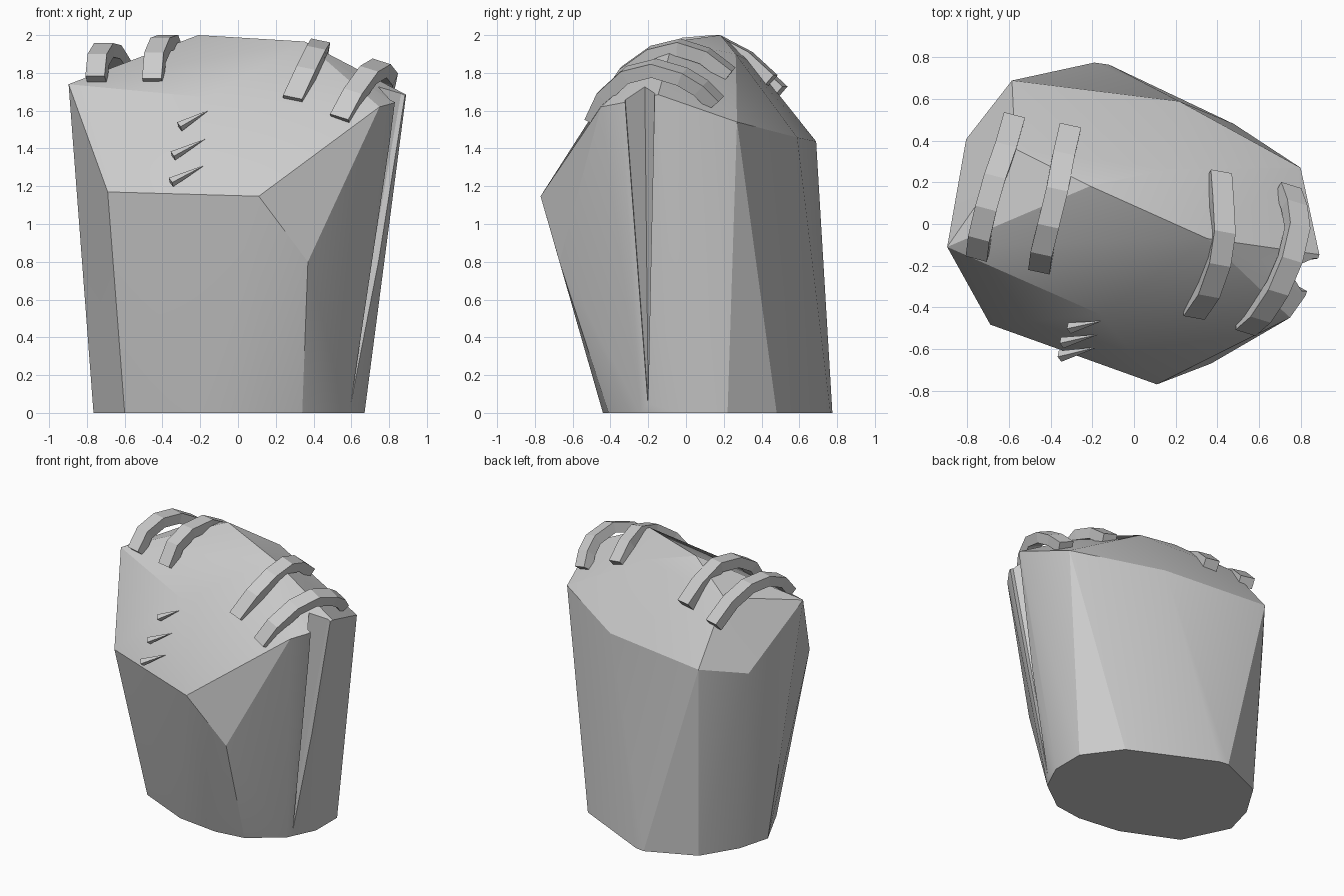
import bpy, bmesh, math
from mathutils import Vector

if "Cube" in bpy.data.objects:
    bpy.data.objects.remove(bpy.data.objects["Cube"])


def finish(bm, name, angle):
    bmesh.ops.recalc_face_normals(bm, faces=bm.faces)
    me = bpy.data.meshes.new(name)
    bm.to_mesh(me)
    bm.free()
    ob = bpy.data.objects.new(name, me)
    bpy.context.collection.objects.link(ob)
    if angle:
        smooth(ob, angle)
    return ob


def smooth(ob, angle):
    bpy.ops.object.select_all(action='DESELECT')
    ob.select_set(True)
    bpy.context.view_layer.objects.active = ob
    bpy.ops.object.shade_smooth_by_angle(angle=math.radians(angle))


def hull(name, points):
    bm = bmesh.new()
    vs = [bm.verts.new(p) for p in points]
    res = bmesh.ops.convex_hull(bm, input=vs)
    junk = [g for g in res["geom_interior"] + res["geom_unused"]
            if isinstance(g, bmesh.types.BMVert)]
    bmesh.ops.delete(bm, geom=list(set(junk)), context='VERTS')
    return finish(bm, name, 0)


# faceted body: foot outline, slanted rim, front bulge and peak
foot = [(.67, -.03), (.67, .22), (.48, .48), (-.12, .765), (-.19, .775), (-.54, .62),
        (-.70, .36), (-.765, .12), (-.60, -.22), (-.20, -.40), (.12, -.44), (.34, -.41),
        (.57, -.24)]
rim = [(-.897, -.11, 1.74), (-.806, .407, 1.36), (-.586, .689, 1.437), (.218, .589, 1.458),
       (.80, .27, 1.54), (.89, -.147, 1.685), (.823, -.345, 1.64), (.749, -.45, 1.62)]
bulge = [(.37, -.67, .80), (.11, -.77, 1.147), (-.69, -.483, 1.17), (-.16, -.435, 1.67)]
peak = [(-.21, .182, 2), (.165, .263, 1.90), (.352, -.07, 1.966), (.68, -.115, 1.77),
        (-.57, .36, 1.85)]
body = hull("body", [(x, y, 0) for x, y in foot] + rim + bulge + peak)

# tapering groove down the right side
cutter = hull("groove_cutter", [(.84, -.34, 1.9), (.9, -.16, 1.9), (.76, -.22, 1.9),
                                (1.1, -.3, 1.9), (.575, -.2, .05), (.9, -.22, .05)])
cutter.hide_render = True
mod = body.modifiers.new("groove", 'BOOLEAN')
mod.operation = 'DIFFERENCE'
mod.solver = 'EXACT'
mod.object = cutter
bpy.context.view_layer.objects.active = body
bpy.ops.object.modifier_apply(modifier=mod.name)
bpy.data.objects.remove(cutter)
smooth(body, 22)


def band(name, path, tilt, width=.105, thick=.075):
    """Rectangular bar bent along a path over the top."""
    pts = [Vector(p) for p in path]
    chord = pts[-1] - pts[0]
    side = Vector((chord.y, -chord.x, 0)).normalized()
    side = (side + Vector((0, 0, -tilt))).normalized()
    bm = bmesh.new()
    rings = []
    for i, p in enumerate(pts):
        tan = (pts[min(i + 1, len(pts) - 1)] - pts[max(i - 1, 0)]).normalized()
        up = side.cross(tan).normalized()
        rings.append([bm.verts.new(p + side * (a * width / 2) + up * (b * thick / 2))
                      for a, b in ((-1, -1), (1, -1), (1, 1), (-1, 1))])
    for r, s in zip(rings, rings[1:]):
        for k in range(4):
            n = (k + 1) % 4
            bm.faces.new((r[k], r[n], s[n], s[k]))
    bm.faces.new(rings[0])
    bm.faces.new(rings[-1])
    finish(bm, name, 0)


# four bent bands, left to right
band("band_1", [(-.75, -.14, 1.76), (-.74, -.05, 1.87), (-.71, .08, 1.92),
                (-.67, .22, 1.91), (-.62, .36, 1.83), (-.58, .50, 1.70)], 0)
band("band_2", [(-.45, -.20, 1.75), (-.44, -.12, 1.88), (-.41, .0, 1.95),
                (-.37, .16, 1.965), (-.34, .32, 1.88), (-.31, .45, 1.76)], 0)
band("band_3", [(.29, -.42, 1.65), (.36, -.32, 1.80), (.41, -.18, 1.90),
                (.43, -.04, 1.935), (.42, .10, 1.89), (.41, .23, 1.79)], .2)
band("band_4", [(.54, -.49, 1.55), (.61, -.43, 1.68), (.69, -.31, 1.79), (.75, -.17, 1.825),
                (.785, -.02, 1.78), (.77, .08, 1.72), (.74, .16, 1.64)], .3)

# three small spikes on the front
for i, (base, tip) in enumerate([((-.31, -.50, 1.515), (-.15, -.465, 1.605)),
                                 ((-.345, -.57, 1.36), (-.17, -.53, 1.452)),
                                 ((-.355, -.635, 1.22), (-.17, -.59, 1.315))]):
    d = Vector(tip) - Vector(base)
    bm = bmesh.new()
    bmesh.ops.create_cone(bm, cap_ends=True, segments=4, radius1=.027, radius2=0, depth=d.length)
    bmesh.ops.rotate(bm, verts=bm.verts, matrix=d.to_track_quat('Z', 'Y').to_matrix())
    bmesh.ops.translate(bm, verts=bm.verts, vec=(Vector(base) + Vector(tip)) / 2)
    finish(bm, f"spike_{i + 1}", 0)
